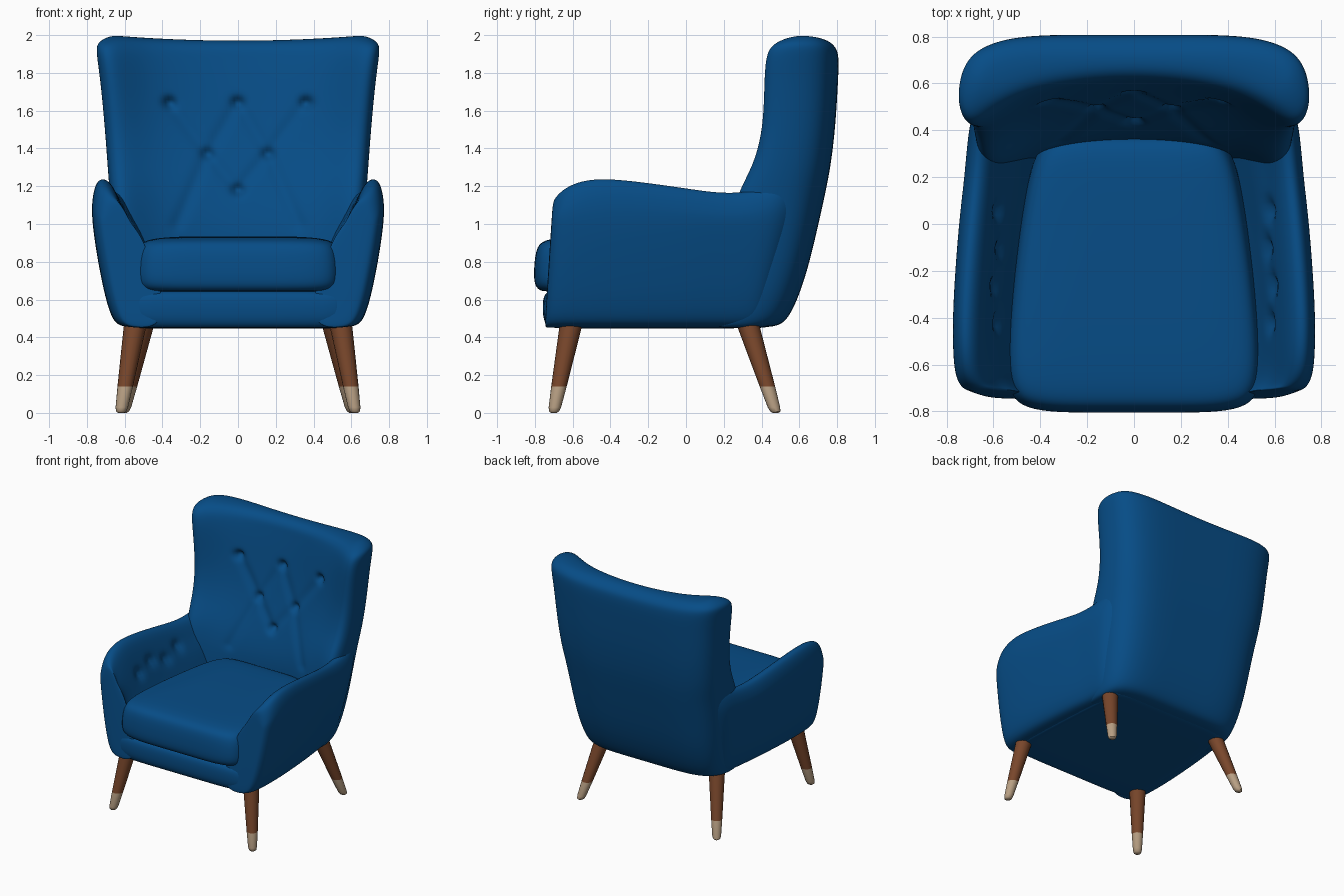
import bpy, bmesh, math
from mathutils import Vector

if "Cube" in bpy.data.objects:
    bpy.data.objects.remove(bpy.data.objects["Cube"], do_unlink=True)


def material(name, rgb):
    m = bpy.data.materials.new(name)
    m.use_nodes = True
    m.diffuse_color = (*rgb, 1)
    bsdf = m.node_tree.nodes["Principled BSDF"]
    bsdf.inputs["Base Color"].default_value = (*rgb, 1)
    bsdf.inputs["Roughness"].default_value = 0.8
    return m


FABRIC = material("blue fabric", (0.002, 0.073, 0.24))
WOOD = material("brown wood", (0.19, 0.062, 0.024))
TIP = material("cream tip", (0.48, 0.35, 0.23))


def lerp(a, b, t):
    return a + (b - a) * t


def loft(name, rings, mats, level=0):
    """Skin a list of rings; each end is closed by a strip across the ring."""
    bm = bmesh.new()
    rows = [[bm.verts.new(p) for p in ring] for ring in rings]
    n = len(rows[0])
    for a, b in zip(rows, rows[1:]):
        for i in range(n):
            j = (i + 1) % n
            bm.faces.new((a[i], a[j], b[j], b[i]))
    for r in (rows[0], rows[-1]):
        for i in range(n // 2 - 1):
            bm.faces.new((r[i], r[i + 1], r[n - 2 - i], r[n - 1 - i]))
    bmesh.ops.recalc_face_normals(bm, faces=bm.faces)
    me = bpy.data.meshes.new(name)
    bm.to_mesh(me)
    bm.free()
    ob = bpy.data.objects.new(name, me)
    bpy.context.collection.objects.link(ob)
    for m in mats:
        me.materials.append(m)
    bpy.ops.object.select_all(action='DESELECT')
    ob.select_set(True)
    bpy.context.view_layer.objects.active = ob
    if level:
        mod = ob.modifiers.new("soften", 'SUBSURF')
        mod.levels = mod.render_levels = level
        bpy.ops.object.modifier_apply(modifier=mod.name)
    bpy.ops.object.shade_smooth_by_angle(angle=math.radians(50))
    return ob


def dent(ob, segments, push, depth, radius):
    """Press tufts (or creases between two points) into the facing surface."""
    push = Vector(push)
    moves = []
    for v in ob.data.vertices:
        if v.normal.dot(push) > -0.3:
            continue
        strength = 0
        for a, b in segments:
            a, b = Vector(a), Vector(b)
            d = b - a
            t = max(0, min(1, (v.co - a).dot(d) / d.length_squared)) if d.length else 0
            off = v.co - (a + d * t)
            off -= push * off.dot(push)
            strength = max(strength, math.exp(-off.length_squared / radius ** 2))
        moves.append((v, strength))
    for v, s in moves:
        v.co += push * depth * s


# Winged backrest: C-shaped sections stacked upward
def back_ring(z, w, rear, mid, wing):
    half = [(1, lerp(wing, rear, .45)), (.94, lerp(wing, rear, .83)), (.68, rear), (.25, rear)]
    inner = [(.99, lerp(wing, rear, .15)), (.9, wing), (.65, lerp(wing, mid, .7)), (.22, mid)]
    pts = [(-f * w, y) for f, y in half] + [(f * w, y) for f, y in reversed(half)]
    pts += [(f * w, y) for f, y in inner] + [(-f * w, y) for f, y in reversed(inner)]
    rise = max(0, z - 1.2) / .8 * .035
    return [(x, y, z + rise * (x / .7) ** 2) for x, y in pts]


back = loft("backrest", [back_ring(*r) for r in (
    (.45, .57, .46, .2, .1),
    (.48, .605, .54, .3, .15),
    (.7, .64, .63, .36, .2),
    (.95, .665, .69, .36, .21),
    (1.15, .683, .735, .42, .23),
    (1.3, .695, .765, .47, .33),
    (1.5, .71, .79, .53, .385),
    (1.75, .735, .805, .58, .385),
    (1.88, .757, .81, .61, .395),
    (1.93, .75, .795, .62, .445),
    (1.97, .67, .74, .66, .55))], [FABRIC], 4)
top_row = [(x, .5, 1.64) for x in (-.36, 0, .36)]
mid_row = [(x, .5, 1.37) for x in (-.16, .16)]
low = (0, .5, 1.18)
tufts = top_row + mid_row + [low]
folds = [(top_row[i + k], mid_row[i]) for i in (0, 1) for k in (0, 1)]
folds += [(m, low) for m in mid_row]
folds += [(m, (m[0] * 2, .5, 1.0)) for m in mid_row]
dent(back, folds, (0, 1, 0), .012, .035)
dent(back, [(t, t) for t in tufts], (0, 1, 0), .04, .03)


# Arms: sections running front to back, sinking into the backrest, mirrored
def arm_ring(y, top, out, lean):
    pts = [(.40, .45), (out - .17, .45), (out - .105, .48), (out - .05, .7), (out, 1.0),
           (out, top - .09), (out - .03, top + .02), (out - .1, top + .005),
           (out - .155, top - .12), (out - .21, .95), (out - .27, .78), (.40, .64)]
    return [(x, y + lean * (z - .45) / .75, z) for x, z in pts]


arm = loft("arms", [arm_ring(*r) for r in (
    (-.75, 1.10, .70, .05),
    (-.74, 1.13, .735, .05),
    (-.69, 1.185, .765, .05),
    (-.56, 1.23, .775, .03),
    (-.35, 1.23, .775, 0),
    (0, 1.18, .75, 0),
    (.18, 1.15, .725, .02),
    (.3, 1.165, .712, .08),
    (.39, 1.21, .69, .13),
    (.43, 1.21, .60, .2))], [FABRIC], 3)
arm_tufts = [(.56, y, z) for y, z in ((-.42, .99), (-.26, 1.03), (-.1, .99), (.06, 1.03))]
dent(arm, [(t, t) for t in arm_tufts], (1, 0, 0), .03, .04)
arm.modifiers.new("both sides", 'MIRROR')


# Rounded slabs used for the seat frame and the cushion
def slab_ring(z, inset, front_w, rear_w, front, rear, c):
    f, r = front_w - inset, rear_w - inset
    y0, y1 = front + inset, rear - inset
    back_half = [(r, y1 - c), (r - c * .6, y1), (r * .3, y1)]
    front_half = [(f, y0 + c), (f - c * .6, y0), (f * .3, y0)]
    pts = [(-x, y) for x, y in back_half] + [(x, y) for x, y in reversed(back_half)]
    pts += [(x, y) for x, y in front_half] + [(-x, y) for x, y in reversed(front_half)]
    return [(x, y, z) for x, y in pts]


loft("seat_frame", [slab_ring(z, i, .62, .56, -.76, .46, .08) for z, i in (
    (.447, .06), (.452, .03), (.49, .005), (.56, 0), (.62, .005), (.645, .03), (.65, .08))],
    [FABRIC], 2)
loft("seat_cushion", [slab_ring(z, i, .575, .46, -.805, .385, .14) for z, i in (
    (.64, .08), (.645, .03), (.68, 0), (.77, 0), (.86, .01), (.905, .035), (.925, .1),
    (.935, .25))], [FABRIC], 3)


# Splayed tapered legs with pale tips
def leg(name, top, foot):
    rings = []
    for z, r in ((.465, .06), (.14, .041), (.03, .033), (.008, .027), (0, .015)):
        cx, cy = (lerp(foot[k], top[k], z / .46) for k in (0, 1))
        rings.append([(cx + r * math.cos(a), cy + r * math.sin(a), z)
                      for a in (math.tau * i / 16 for i in range(16))])
    ob = loft(name, rings, [WOOD, TIP])
    for p in ob.data.polygons:
        p.material_index = int(p.center.z < .14)


for side, s in (("left", 1), ("right", -1)):
    leg("front_leg_" + side, (s * .545, -.61), (s * .62, -.70))
    leg("back_leg_" + side, (s * .505, .33), (s * .605, .475))
